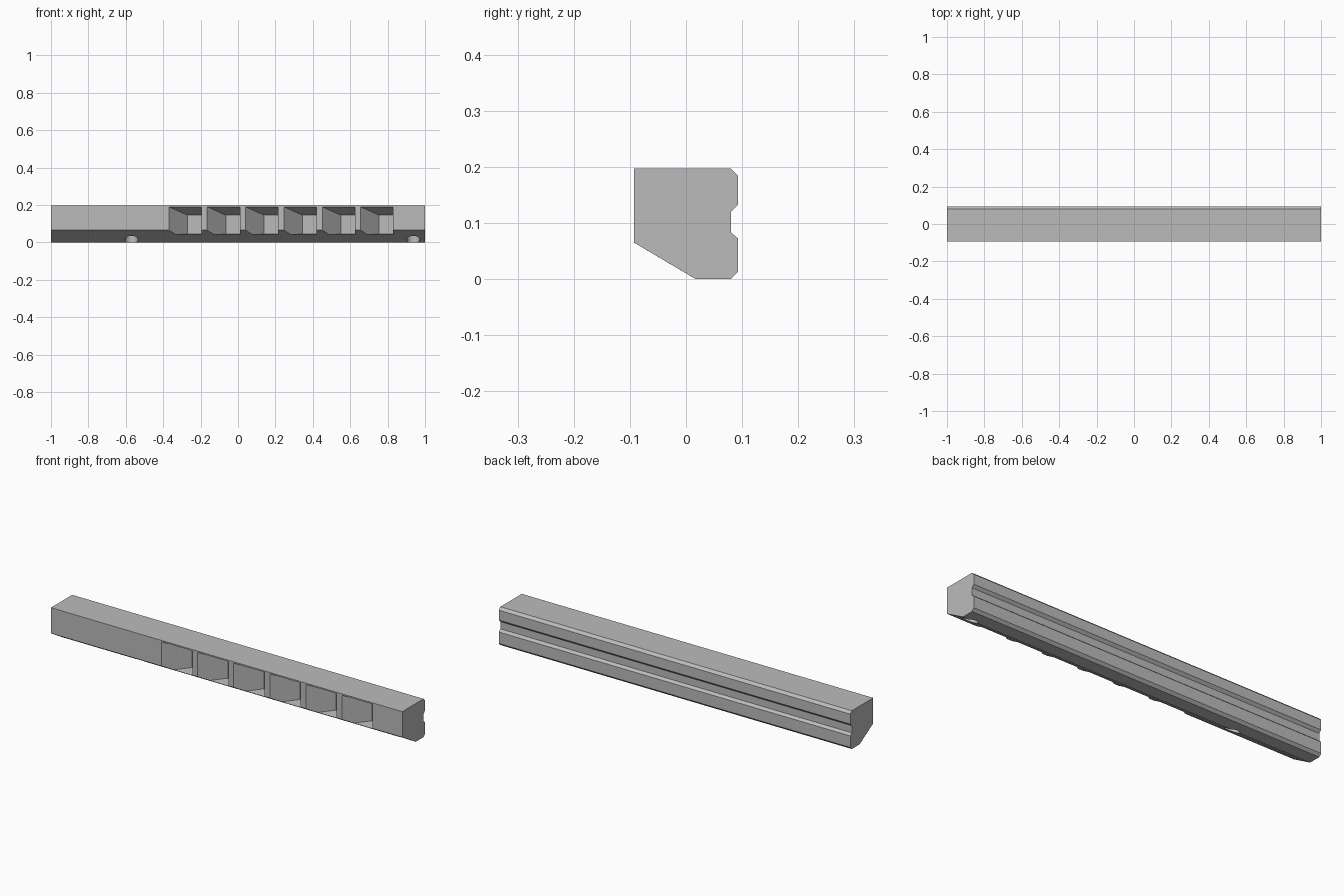
import bpy, bmesh
from mathutils import Matrix

cube = bpy.data.objects.get("Cube")
if cube:
    bpy.data.objects.remove(cube)

grey = bpy.data.materials.new("plain grey")
grey.use_nodes = True
grey.diffuse_color = (0.5, 0.5, 0.5, 1)
grey.node_tree.nodes["Principled BSDF"].inputs["Base Color"].default_value = (0.5, 0.5, 0.5, 1)


def finish(name, bm, hidden=False):
    bmesh.ops.recalc_face_normals(bm, faces=bm.faces[:])
    mesh = bpy.data.meshes.new(name)
    bm.to_mesh(mesh)
    bm.free()
    mesh.materials.append(grey)
    ob = bpy.data.objects.new(name, mesh)
    bpy.context.collection.objects.link(ob)
    ob.hide_render = hidden
    return ob


def loft(bm, ring_a, ring_b):
    a = [bm.verts.new(p) for p in ring_a]
    b = [bm.verts.new(p) for p in ring_b]
    bm.faces.new(a)
    bm.faces.new(b)
    for i in range(len(a)):
        j = (i + 1) % len(a)
        bm.faces.new((a[i], a[j], b[j], b[i]))


def rect(x0, x1, y, z0, z1):
    return [(x0, y, z0), (x1, y, z0), (x1, y, z1), (x0, y, z1)]


# Rail: side profile with a slanted lower front and a grooved back
profile = [(-.093, .197), (.08, .197), (.093, .184), (.093, .133), (.08, .12), (.08, .083),
           (.093, .072), (.093, .013), (.08, 0), (.017, 0), (-.093, .065)]
bm = bmesh.new()
loft(bm, [(-1, y, z) for y, z in profile], [(1, y, z) for y, z in profile])
rail = finish("rail", bm)

# Cutters: six tapered pockets, then two round holes in the underside
FRONT, BACK = -.093, .01
bm = bmesh.new()
for i in range(6):
    x = -.37 + i * .205
    loft(bm, rect(x, x + .175, FRONT, .038, .19), rect(x + .1, x + .175, BACK, .045, .145))
    # straight mouth in front of the taper
    loft(bm, rect(x, x + .175, FRONT - .05, .038, .19), rect(x, x + .175, FRONT + .0005, .038, .19))
pockets = finish("pocket_cutter", bm, True)

bm = bmesh.new()
for x in (-.57, .937):
    bmesh.ops.create_cone(bm, cap_ends=True, segments=32, radius1=.035, radius2=.035, depth=.16,
                          matrix=Matrix.Translation((x, -.007, -.02)))
holes = finish("hole_cutter", bm, True)

for cutter in (pockets, holes):
    mod = rail.modifiers.new(cutter.name, 'BOOLEAN')
    mod.object = cutter
    mod.solver = 'EXACT'
    mod.use_self = True

# Bake the cuts and drop the cutters
bpy.context.view_layer.objects.active = rail
rail.select_set(True)
for mod in rail.modifiers[:]:
    bpy.ops.object.modifier_apply(modifier=mod.name)
for cutter in (pockets, holes):
    bpy.data.objects.remove(cutter)
bpy.ops.object.shade_smooth_by_angle(angle=.5)
